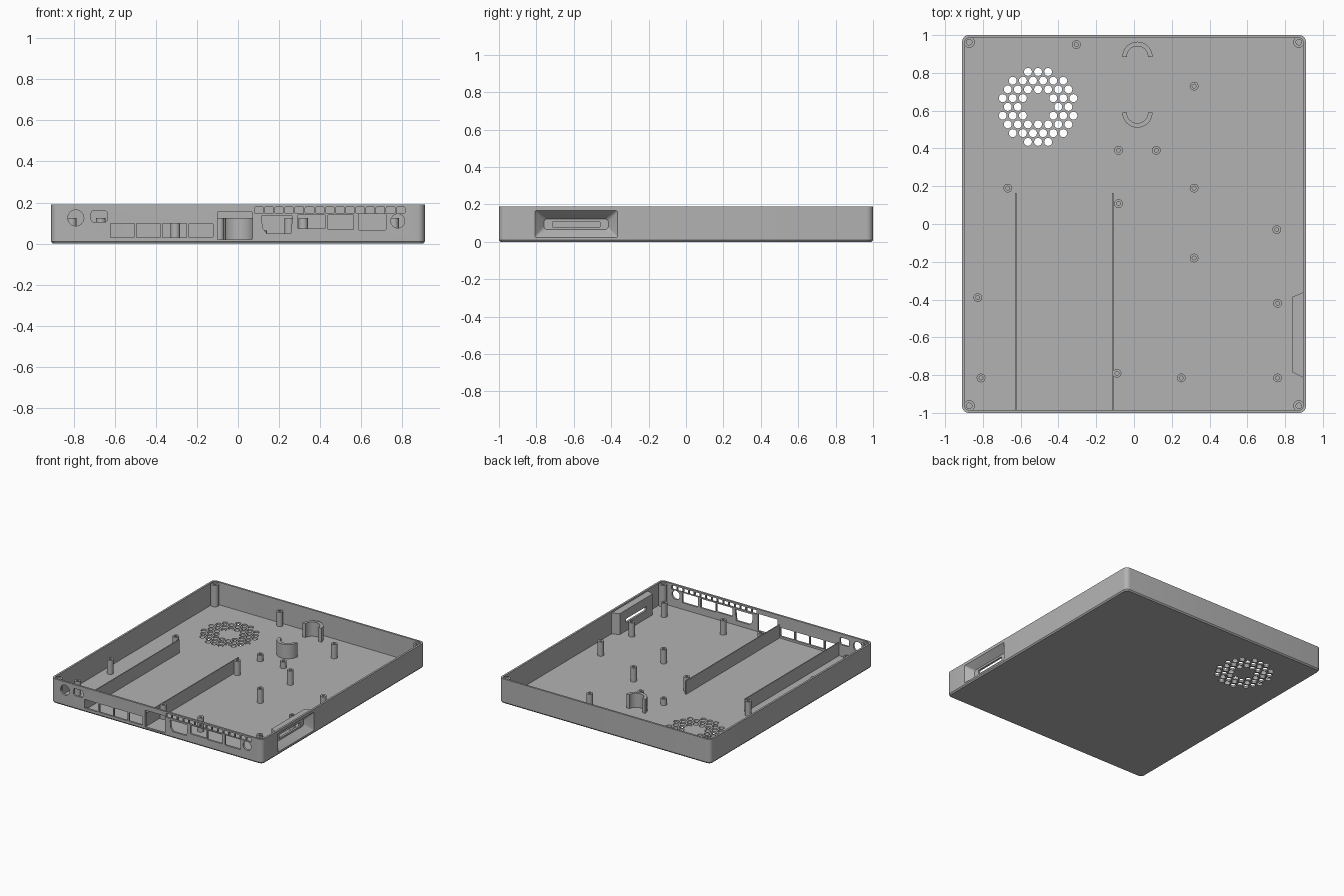
import bpy, bmesh
from math import pi, sin, cos, sqrt
from mathutils import Vector

cube = bpy.data.objects.get("Cube")
if cube:
    bpy.data.objects.remove(cube, do_unlink=True)

grey = bpy.data.materials.new("plain grey")
grey.use_nodes = True
grey.diffuse_color = (0.45, 0.45, 0.45, 1)
grey.node_tree.nodes["Principled BSDF"].inputs["Base Color"].default_value = grey.diffuse_color

HX, HY, TOP, WALL, FLOOR = 0.91, 1.0, 0.19, 0.015, 0.015


# --- helpers ---
def on_z(z):
    return lambda a, b: Vector((a, b, z))


def on_y(y):
    return lambda a, b: Vector((a, y, b))


def on_x(x):
    return lambda a, b: Vector((x, a, b))


def arc(cx, cy, r, start, end, steps):
    return [(cx + r * cos(start + (end - start) * i / steps),
             cy + r * sin(start + (end - start) * i / steps)) for i in range(steps + 1)]


def circle(cx, cy, r, n=24):
    return arc(cx, cy, r, 0, 2 * pi, n)[:-1]


def box(a0, a1, b0, b1, r=0.0, steps=6):
    """Rectangle outline, with rounded corners if r is given."""
    if not r:
        return [(a0, b0), (a1, b0), (a1, b1), (a0, b1)]
    centres = [(a1 - r, b1 - r), (a0 + r, b1 - r), (a0 + r, b0 + r), (a1 - r, b0 + r)]
    return [p for i, (x, y) in enumerate(centres)
            for p in arc(x, y, r, i * pi / 2, (i + 1) * pi / 2, steps)]


def loft(bm, *sections):
    """Closed solid through (outline, plane) sections, capped at both ends."""
    loops = [[bm.verts.new(plane(*p)) for p in outline] for outline, plane in sections]
    n = len(loops[0])
    for low, high in zip(loops, loops[1:]):
        for i in range(n):
            j = (i + 1) % n
            bm.faces.new((low[i], low[j], high[j], high[i]))
    bm.faces.new(loops[0][::-1])
    bm.faces.new(loops[-1])


def tube(bm, x, y, r, hole, z0, z1):
    loft(bm, (circle(x, y, r), on_z(z0)), (circle(x, y, r), on_z(z1)),
         (circle(x, y, hole), on_z(z1)), (circle(x, y, hole), on_z(z0 + 0.01)))


def make(name, bm):
    bmesh.ops.recalc_face_normals(bm, faces=bm.faces)
    mesh = bpy.data.meshes.new(name)
    bm.to_mesh(mesh)
    bm.free()
    mesh.materials.append(grey)
    obj = bpy.data.objects.new(name, mesh)
    bpy.context.collection.objects.link(obj)
    return obj


def combine(obj, bm, operation):
    """Apply a boolean with the solids in bm and drop the helper."""
    tool = make("helper", bm)
    tool.hide_render = True
    mod = obj.modifiers.new("combine", 'BOOLEAN')
    mod.operation, mod.solver, mod.object = operation, 'EXACT', tool
    graph = bpy.context.evaluated_depsgraph_get()
    result = bpy.data.meshes.new_from_object(obj.evaluated_get(graph))
    obj.modifiers.clear()
    obj.data = result
    bpy.data.objects.remove(tool, do_unlink=True)


# --- open tray with a small bottom chamfer ---
def tray_outline(inset):
    return box(inset - HX, HX - inset, inset - HY, HY - inset, 0.035 - inset)


bm = bmesh.new()
loft(bm, (tray_outline(0.008), on_z(0)), (tray_outline(0), on_z(0.01)),
     (tray_outline(0), on_z(TOP)), (tray_outline(WALL), on_z(TOP)),
     (tray_outline(WALL), on_z(FLOOR)))
tray = make("tray", bm)

# --- side handle pocket: inner housing, tapered recess, slot ---
bm = bmesh.new()
loft(bm, (box(-0.785, -0.385, 0.008, 0.178), on_x(0.84)),
     (box(-0.815, -0.36, 0.008, 0.178), on_x(0.9)))
combine(tray, bm, 'UNION')
bm = bmesh.new()
loft(bm, (box(-0.76, -0.415, 0.065, 0.123, 0.02), on_x(0.856)),
     (box(-0.81, -0.365, 0.022, 0.168, 0.006), on_x(0.912)))
combine(tray, bm, 'DIFFERENCE')
bm = bmesh.new()
loft(bm, (box(-0.714, -0.46, 0.078, 0.108, 0.005), on_x(0.8)),
     (box(-0.714, -0.46, 0.078, 0.108, 0.005), on_x(0.88)))
combine(tray, bm, 'DIFFERENCE')

# --- front port openings ---
ports = [circle(-0.79, 0.125, 0.039), circle(0.778, 0.11, 0.034),
         box(-0.715, -0.637, 0.105, 0.16, 0.012),
         box(-0.1, 0.07, 0.02, 0.154, 0.004),
         [(0.115, 0.135), (0.12, 0.075), (0.14, 0.05), (0.257, 0.05), (0.266, 0.135)],
         box(0.29, 0.427, 0.073, 0.14, 0.008),
         box(0.437, 0.563, 0.068, 0.14, 0.004),
         box(0.588, 0.72, 0.066, 0.144, 0.004)]
ports += [box(x, x + 0.118, 0.03, 0.098, 0.004) for x in (-0.622, -0.495, -0.368, -0.24)]
ports += [box(0.081 + i * 0.0493, 0.123 + i * 0.0493, 0.147, 0.178, 0.005) for i in range(15)]
bm = bmesh.new()
for outline in ports:
    loft(bm, (outline, on_y(-1.05)), (outline, on_y(-0.975)))
combine(tray, bm, 'DIFFERENCE')

# --- ring of fan holes through the floor ---
PITCH = 0.0535
bm = bmesh.new()
for row in range(-4, 5):
    for col in range(-5, 6):
        a, b = col + 0.5 * (row % 2), row * sqrt(3) / 2
        if 1.5 < sqrt(a * a + b * b) < 3.7:
            hole = circle(-0.508 + a * PITCH, 0.62 + b * PITCH, 0.021, 16)
            loft(bm, (hole, on_z(-0.05)), (hole, on_z(0.05)))
combine(tray, bm, 'DIFFERENCE')

# --- corner screw posts ---
bm = bmesh.new()
for sx in (-1, 1):
    for sy in (-1, 1):
        tube(bm, sx * 0.873, sy * 0.963, 0.03, 0.015, 0.01, 0.182)
make("corner_posts", bm)

# --- standoffs ---
tall = [(-0.305, 0.95), (0.318, 0.73), (-0.668, 0.19), (0.318, 0.19), (-0.082, 0.108),
        (0.756, -0.03), (0.318, -0.18), (0.76, -0.42), (-0.827, -0.39), (-0.81, -0.815),
        (-0.09, -0.79), (0.25, -0.815), (0.76, -0.815)]
short = [(-0.082, 0.39), (0.118, 0.39)]
for name, spots, height in (("tall_standoffs", tall, 0.125), ("short_standoffs", short, 0.065)):
    bm = bmesh.new()
    for x, y in spots:
        tube(bm, x, y, 0.023, 0.01, 0.01, height)
    make(name, bm)

# --- long ribs ---
bm = bmesh.new()
for x in (-0.625, -0.112):
    rib = box(x - 0.004, x + 0.004, -0.99, 0.165)
    loft(bm, (rib, on_z(0.01)), (rib, on_z(0.118)))
make("long_ribs", bm)

# --- half round cradles ---
bm = bmesh.new()
for y, start in ((0.885, 0), (0.59, pi)):
    outline = (arc(0.018, y, 0.08, start, start + pi, 20)
               + arc(0.018, y, 0.056, start + pi, start, 20))
    loft(bm, (outline, on_z(0.01)), (outline, on_z(0.125)))
make("round_cradles", bm)

# --- smooth shading with sharp edges kept ---
bpy.ops.object.select_all(action='DESELECT')
for obj in bpy.context.collection.objects:
    if obj.type == 'MESH':
        obj.select_set(True)
        bpy.context.view_layer.objects.active = obj
bpy.ops.object.shade_smooth_by_angle()
